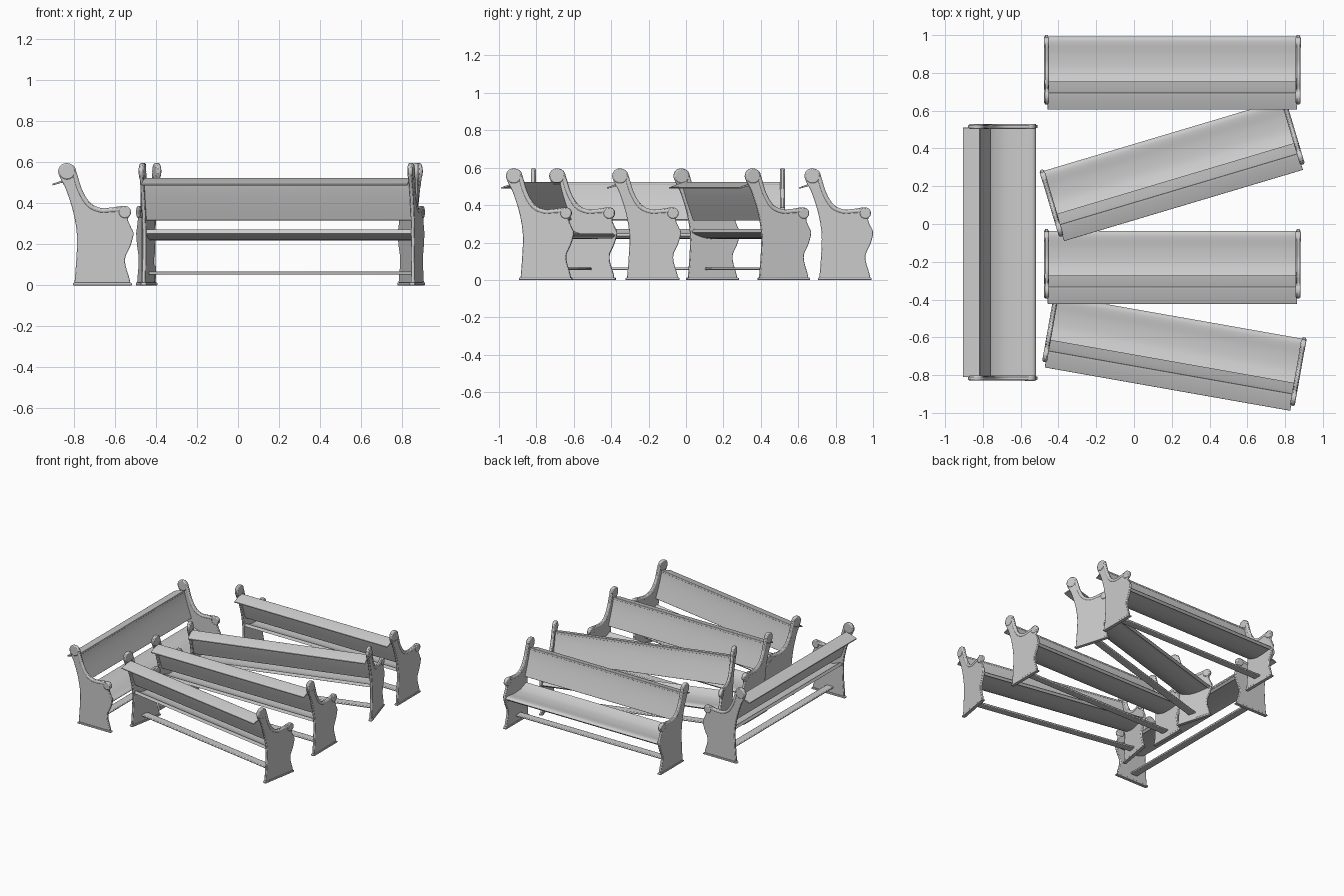
import bpy, bmesh, math
from mathutils import Vector, Matrix

cube = bpy.data.objects.get("Cube")
if cube:
    bpy.data.objects.remove(cube)

END_X = 0.666      # centre of each end panel from the middle of the bench
BOARD_X = 0.66     # half length of the boards


def smooth_path(pts, steps=4):
    """Catmull-Rom curve through the points."""
    p = [Vector(q) for q in pts]
    p = [2 * p[0] - p[1]] + p + [2 * p[-1] - p[-2]]
    out = []
    for a, b, c, d in zip(p, p[1:], p[2:], p[3:]):
        for i in range(steps):
            t = i / steps
            out.append(0.5 * (2 * b + (c - a) * t + (2 * a - 5 * b + 4 * c - d) * t * t
                              + (3 * b - a - 3 * c + d) * t ** 3))
    return out + [p[-2]]


def thicken(path, t):
    """Closed outline of a strip hanging a distance t beside a path."""
    other = []
    for i, q in enumerate(path):
        d = (path[min(i + 1, len(path) - 1)] - path[max(i - 1, 0)]).normalized()
        other.append(q + Vector((d.y, -d.x)) * t)
    return path + other[::-1]


def finish(name, bm, bevel):
    """Turn a bmesh into a smooth-shaded object with softened edges."""
    bmesh.ops.recalc_face_normals(bm, faces=bm.faces)
    mesh = bpy.data.meshes.new(name)
    bm.to_mesh(mesh)
    bm.free()
    ob = bpy.data.objects.new(name, mesh)
    bpy.context.collection.objects.link(ob)
    bpy.ops.object.select_all(action='DESELECT')
    ob.select_set(True)
    bpy.context.view_layer.objects.active = ob
    bpy.ops.object.shade_smooth_by_angle(angle=math.radians(40))
    if bevel:
        mod = ob.modifiers.new("soft_edges", 'BEVEL')
        mod.width = bevel
        mod.segments = 2
        mod.limit_method = 'ANGLE'
        mod.angle_limit = math.radians(40)
    return ob


def extrude(name, outline, x0, x1, bevel=0.002):
    """Side outline (depth, height) extruded along the bench."""
    bm = bmesh.new()
    face = bm.faces.new([bm.verts.new((x0, q[0], q[1])) for q in outline])
    new = bmesh.ops.extrude_face_region(bm, geom=[face])["geom"]
    bmesh.ops.translate(bm, vec=(x1 - x0, 0, 0),
                        verts=[v for v in new if isinstance(v, bmesh.types.BMVert)])
    return finish(name, bm, bevel)


def disc(name, x, y, z, radius, width):
    bm = bmesh.new()
    place = Matrix.Translation((x, y, z)) @ Matrix.Rotation(math.pi / 2, 4, 'Y')
    bmesh.ops.create_cone(bm, cap_ends=True, segments=28, radius1=radius,
                          radius2=radius, depth=width, matrix=place)
    return finish(name, bm, 0.006)


def tube(name, x, path, radius):
    curve = bpy.data.curves.new(name, 'CURVE')
    curve.dimensions = '3D'
    curve.bevel_depth = radius
    curve.bevel_resolution = 3
    curve.use_fill_caps = True
    spline = curve.splines.new('POLY')
    spline.points.add(len(path) - 1)
    for point, q in zip(spline.points, path):
        point.co = (x, q.x, q.y, 1)
    ob = bpy.data.objects.new(name, curve)
    bpy.context.collection.objects.link(ob)
    return ob


# Side outline of the end panel, from rear foot over the top to front foot
panel = smooth_path([
    (.108, .012), (.117, .13), (.12, .244), (.102, .356), (.068, .463), (.04, .52),
    (.028, .555), (.04, .585), (.07, .596), (.105, .582), (.12, .545), (.146, .463),
    (.185, .403), (.234, .378), (.293, .38), (.353, .387), (.383, .36), (.372, .335),
    (.37, .315), (.385, .28), (.396, .25), (.38, .19), (.357, .14), (.357, .098),
    (.374, .04), (.38, .012)])
arm_path = smooth_path([(.09, .575), (.108, .54), (.133, .463), (.175, .393),
                        (.234, .365), (.293, .367), (.352, .37)])
foot = [(.1, 0), (.388, 0), (.388, .009), (.381, .014), (.107, .014), (.1, .009)]

# Boards between the end panels
back = thicken(smooth_path([(.088, .522), (.1, .47), (.122, .4), (.15, .322)]), .016)
ledge = [(0, .487), (.076, .509), (.092, .51), (.09, .524), (.076, .522), (0, .495)]
seat = thicken(smooth_path([(.137, .273), (.17, .257), (.22, .243), (.29, .242),
                            (.35, .249), (.375, .247), (.387, .236)]), .022)
rail = [(.2, .052), (.26, .052), (.26, .066), (.2, .066)]

parts = [extrude("backrest", back, -BOARD_X, BOARD_X),
         extrude("book_ledge", ledge, -BOARD_X, BOARD_X),
         extrude("seat", seat, -BOARD_X, BOARD_X),
         extrude("foot_rail", rail, -BOARD_X, BOARD_X, 0.005)]

# End panels with rolled top, armrest bead, knob and foot
for side, sign in (("left", 1), ("right", -1)):
    x = sign * END_X
    parts += [extrude(side + "_end_panel", panel, x - .009, x + .009, 0.004),
              extrude(side + "_foot", foot, x - .013, x + .013),
              tube(side + "_arm_bead", x, arm_path, .013),
              disc(side + "_top_roll", x, .071, .556, .04, .026),
              disc(side + "_arm_knob", x, .354, .357, .03, .028)]

# Five benches: x, y of the ledge's rear edge, and turn in degrees
placements = [(.203, .605, 0), (.262, .098, 16.6), (.203, -.423, 0),
              (.177, -.874, -10), (-.906, -.15, -90)]
for n, (x, y, turn) in enumerate(placements):
    place = Matrix.Translation((x, y, 0)) @ Matrix.Rotation(math.radians(turn), 4, 'Z')
    for part in parts:
        ob = part
        if n:
            ob = part.copy()
            bpy.context.collection.objects.link(ob)
        ob.name = "bench_%d_%s" % (n + 1, part.data.name)
        ob.matrix_world = place
